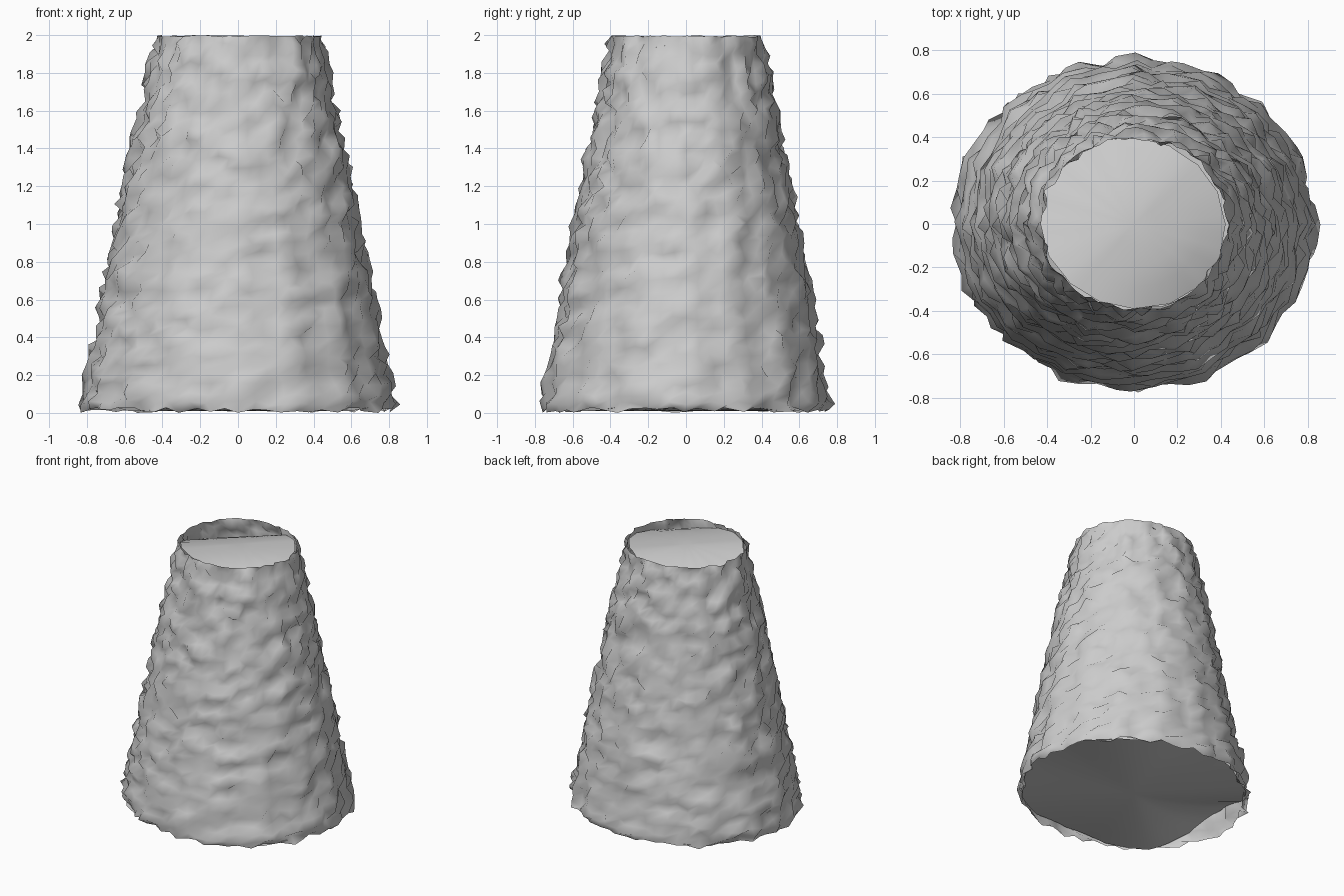
import bpy, bmesh, math, random

if "Cube" in bpy.data.objects:
    bpy.data.objects.remove(bpy.data.objects["Cube"])

random.seed(4)
SIDES, SUB, ROWS = 16, 4, 40
BOTTOM, TOP, H = (0.843, 0.772), (0.432, 0.402), 2.0


def rim_point(i, t):
    """Point on the tapered 16-sided section; i counts subdivided columns."""
    k, f = divmod(i, SUB)
    f /= SUB
    a0, a1 = (2 * math.pi * j / SIDES for j in (k, k + 1))
    bow = 0.008 * math.sin(math.pi * t)
    rx = BOTTOM[0] + (TOP[0] - BOTTOM[0]) * t + bow
    ry = BOTTOM[1] + (TOP[1] - BOTTOM[1]) * t + bow
    return (rx * (math.cos(a0) * (1 - f) + math.cos(a1) * f),
            ry * (math.sin(a0) * (1 - f) + math.sin(a1) * f))


def finish(bm, name):
    mesh = bpy.data.meshes.new(name)
    bm.normal_update()
    bm.to_mesh(mesh)
    bm.free()
    for p in mesh.polygons:
        p.use_smooth = True
    ob = bpy.data.objects.new(name, mesh)
    bpy.context.collection.objects.link(ob)
    return ob


# Rough tapered wall
bm = bmesh.new()
n = SIDES * SUB
rings = []
for r in range(ROWS + 1):
    t = r / ROWS
    ring = []
    for i in range(n):
        x, y = rim_point(i, t)
        length = math.hypot(x, y)
        slide = random.uniform(-0.25, 0.25) * length * 2 * math.pi / n
        amount = random.uniform(-0.03, 0.03)
        z = H * t + random.uniform(-0.015, 0.015)
        if r == 0:
            z = random.uniform(0.0, 0.03)
            amount -= 0.015
        if r == ROWS:
            z = H - random.uniform(0, 0.01)
            amount *= 0.4
        push = 1 + amount / length
        ring.append(bm.verts.new((x * push - y / length * slide,
                                  y * push + x / length * slide, z)))
    rings.append(ring)
for low, high in zip(rings, rings[1:]):
    for i in range(n):
        j = (i + 1) % n
        bm.faces.new((low[i], low[j], high[j], high[i]))
finish(bm, "rough_wall")


def cap(name, height, up):
    """Domed disc whose edge dips inside the wall; height(angle, radius)."""
    bm = bmesh.new()
    t0 = 1.0 if up else 0.0
    centre = bm.verts.new((0, 0, height(0, 0)))
    prev = None
    for s in (0.25, 0.5, 0.75, 1.0):
        ring = []
        for i in range(n):
            x, y = rim_point(i, t0)
            a = math.atan2(y, x)
            edge = height(a, 1.0)
            # follow the wall at the height where the edge meets it
            x, y = rim_point(i, edge / H)
            m = s * (1 - 0.018 / math.hypot(x, y))
            ring.append(bm.verts.new((x * m, y * m, height(a, s))))
        for i in range(n):
            j = (i + 1) % n
            f = [ring[i], ring[j]]
            f += [centre] if prev is None else [prev[j], prev[i]]
            bm.faces.new(f if up else f[::-1])
        prev = ring
    finish(bm, name)


def top_height(a, s):
    u = s * math.cos(a + math.pi / 4)   # towards the front right
    return 1.99 - (0.07 * u ** 3 if u > 0 else 0.15 * abs(u) ** 1.7)


def bottom_height(a, s):
    lift = 0.16 if math.cos(a) < -abs(math.sin(a)) else 0.06
    return 0.01 + lift * math.cos(2 * a) ** 2 * s * s


# End caps
cap("top_cap", top_height, True)
cap("bottom_cap", bottom_height, False)
